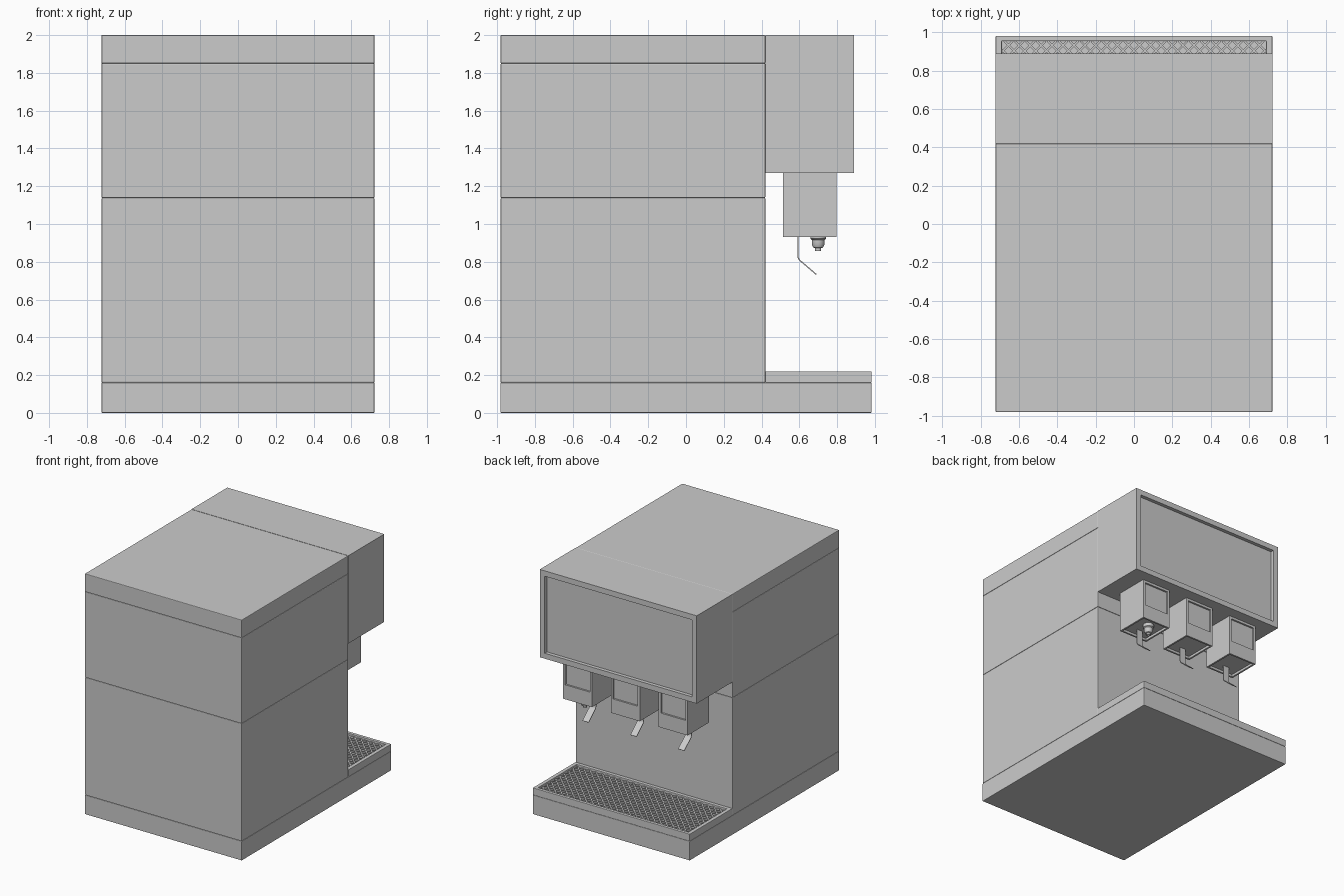
import bpy, bmesh, math
from mathutils import Vector

if "Cube" in bpy.data.objects:
    bpy.data.objects.remove(bpy.data.objects["Cube"])


def finish(name, bm, bevel=0.0):
    bmesh.ops.recalc_face_normals(bm, faces=bm.faces)
    me = bpy.data.meshes.new(name)
    bm.to_mesh(me)
    bm.free()
    ob = bpy.data.objects.new(name, me)
    bpy.context.collection.objects.link(ob)
    if bevel:
        m = ob.modifiers.new("bevel", 'BEVEL')
        m.width, m.segments = bevel, 2
    return ob


def box_bm(lo, hi):
    bm = bmesh.new()
    bmesh.ops.create_cube(bm, size=1)
    for v in bm.verts:
        v.co = [hi[i] if v.co[i] > 0 else lo[i] for i in range(3)]
    return bm


def recess(bm, normal, lo, hi, depth):
    """Sink a rectangle lo..hi into the box side that faces along normal."""
    bm.normal_update()
    n = Vector(normal)
    face = max(bm.faces, key=lambda f: (round(f.normal.dot(n), 3), f.calc_area()))
    bmesh.ops.inset_individual(bm, faces=[face], thickness=0.005)
    c = face.calc_center_median()
    for v in face.verts:
        for i in range(3):
            if abs(n[i]) < 0.5:
                v.co[i] = hi[i] if v.co[i] > c[i] else lo[i]
    new = bmesh.ops.extrude_discrete_faces(bm, faces=[face])['faces'][0]
    bmesh.ops.translate(bm, verts=new.verts, vec=-n * depth)


W, Y0, YB, Y1 = 0.722, -0.982, 0.42, 0.982

# Cabinet: base plinth and stacked panels separated by seams
finish("base", box_bm((-W, Y0, 0), (W, Y1, 0.16)), 0.004)
for name, z0, z1 in (("lower_cabinet", 0.16, 1.138),
                     ("upper_cabinet", 1.138, 1.85),
                     ("top_cover", 1.85, 2.0)):
    finish(name, box_bm((-W, Y0, z0), (W, YB, z1)), 0.005)

# Overhanging head with sunken display panel
bm = box_bm((-W, YB, 1.27), (W, 0.89, 2.0))
recess(bm, (0, 1, 0), (-0.677, 0, 1.315), (0.677, 0, 1.955), 0.03)
finish("display_head", bm)

# Drip tray with a sunken well
TX, TY0, TY1 = 0.69, 0.45, 0.955
bm = box_bm((-W, YB, 0.16), (W, Y1, 0.22))
recess(bm, (0, 0, 1), (-TX, TY0, 0), (TX, TY1, 0), 0.05)
finish("drip_tray", bm, 0.003)

# Diamond grating: diagonal bars in both directions, clipped to the well
bm = bmesh.new()
pitch, half = 0.057, 0.0055
depth_y = TY1 - TY0
count = int((2 * TX + depth_y) / pitch)
for s in (1, -1):
    for k in range(1, count + 1):
        x0 = -TX - depth_y + k * pitch
        t0, t1 = max(0, -TX - x0), min(depth_y, TX - x0)
        if t1 - t0 < 0.005:
            continue
        a = Vector((s * (x0 + t0), TY0 + t0, 0))
        b = Vector((s * (x0 + t1), TY0 + t1, 0))
        side = Vector((-(b - a).y, (b - a).x, 0)).normalized() * half
        ring = [bm.verts.new(p + Vector((0, 0, 0.206)))
                for p in (a - side, b - side, b + side, a + side)]
        f = bm.faces.new(ring)
        new = bmesh.ops.extrude_face_region(bm, geom=[f])['geom']
        bmesh.ops.translate(bm, vec=(0, 0, -0.014),
                            verts=[g for g in new if isinstance(g, bmesh.types.BMVert)])
finish("tray_grating", bm)

# Lever side profile (y, z): straight drop, bend, slanted paddle
lever = [(0.592, 0.96), (0.592, 0.845)]
lever += [(0.632 - 0.04 * math.cos(math.radians(a)), 0.835 - 0.04 * math.sin(math.radians(a)))
          for a in (0, 15, 30, 45)]
lever += [(0.69, 0.733)]

for i, cx in enumerate((-0.44, 0, 0.44), 1):
    # Valve block with front label recess and hollow underside
    h = 0.133
    bm = box_bm((cx - h, 0.513, 0.93), (cx + h, 0.797, 1.27))
    recess(bm, (0, 1, 0), (cx - h + 0.02, 0, 1.05), (cx + h - 0.02, 0, 1.25), 0.015)
    recess(bm, (0, 0, -1), (cx - h + 0.015, 0.528, 0), (cx + h - 0.015, 0.782, 0), 0.02)
    finish(f"valve_block_{i}", bm)

    # Push lever
    bm = bmesh.new()
    rows = [[bm.verts.new((cx + sx * 0.028, y, z)) for sx in (-1, 1)] for y, z in lever]
    for p, q in zip(rows, rows[1:]):
        bm.faces.new((p[0], p[1], q[1], q[0]))
    ob = finish(f"lever_{i}", bm)
    m = ob.modifiers.new("thickness", 'SOLIDIFY')
    m.thickness, m.offset = 0.006, 0

# Nozzle: turned profile (radius, z) under the block on the +x side
prof = [(0, 0.955), (0.042, 0.955), (0.042, 0.922), (0.034, 0.916), (0.034, 0.892),
        (0.026, 0.876), (0.016, 0.872), (0.016, 0.858), (0.009, 0.858), (0.009, 0.875), (0, 0.875)]
bm = bmesh.new()
vs = [bm.verts.new((0.44 + r, 0.70, z)) for r, z in prof]
es = [bm.edges.new(p) for p in zip(vs, vs[1:])]
bmesh.ops.spin(bm, geom=vs + es, cent=(0.44, 0.70, 0), axis=(0, 0, 1),
               angle=2 * math.pi, steps=24)
bmesh.ops.remove_doubles(bm, verts=bm.verts, dist=0.0005)
ob = finish("nozzle", bm)
bpy.context.view_layer.objects.active = ob
ob.select_set(True)
bpy.ops.object.shade_smooth_by_angle(angle=math.radians(30))
